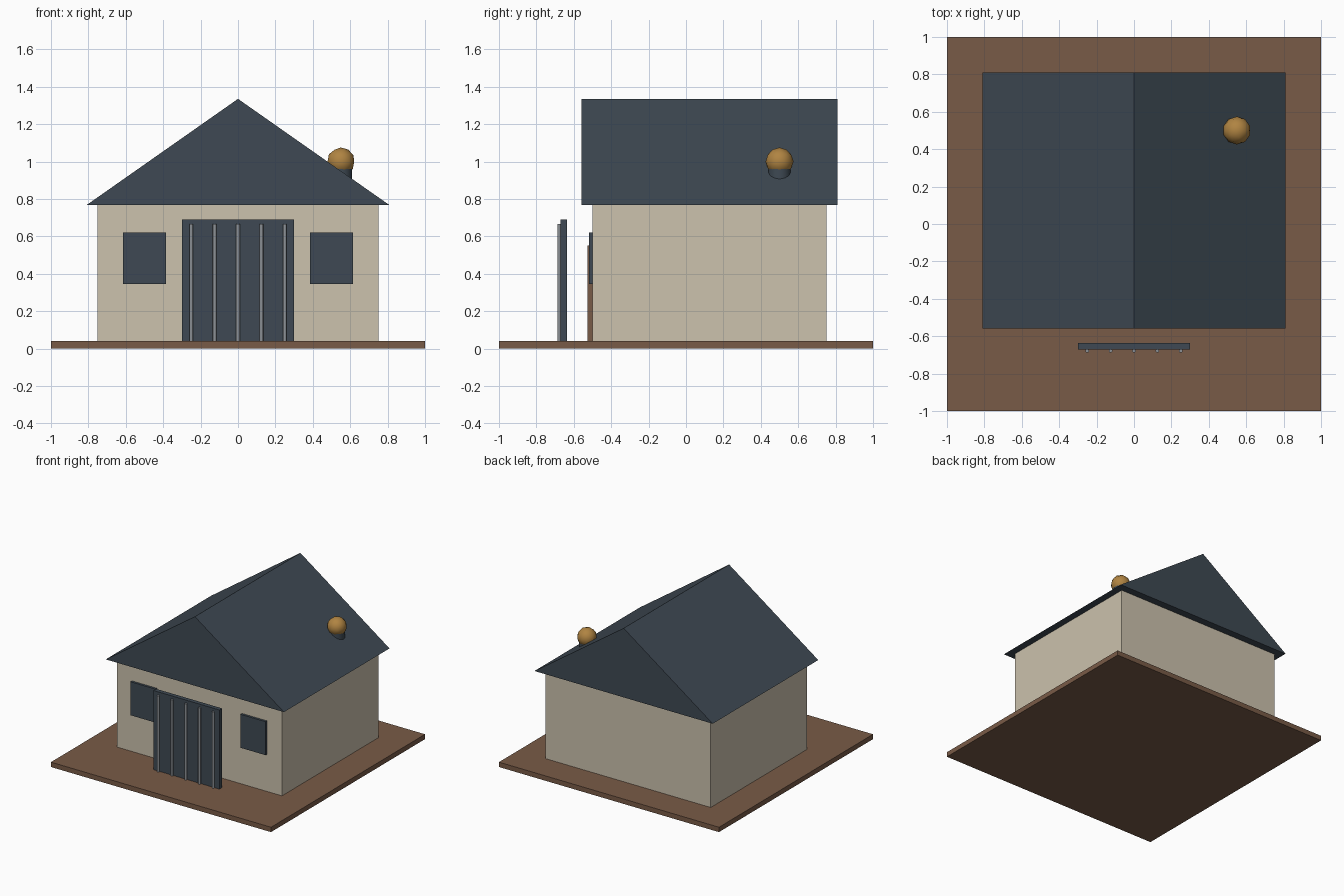
import bpy
import bmesh

default = bpy.data.objects.get("Cube")
if default:
    bpy.data.objects.remove(default, do_unlink=True)


def srgb(*rgb):
    return tuple(((c / 255 + 0.055) / 1.055) ** 2.4 for c in rgb) + (1.0,)


def material(name, *rgb):
    mat = bpy.data.materials.new(name)
    mat.use_nodes = True
    mat.diffuse_color = srgb(*rgb)
    mat.node_tree.nodes["Principled BSDF"].inputs["Base Color"].default_value = srgb(*rgb)
    return mat


slate = material("slate", 62, 73, 83)
plaster = material("plaster", 204, 194, 173)
earth = material("brown wood", 121, 91, 71)
steel = material("steel grey", 140, 145, 150)
amber = material("amber", 176, 132, 66)


def finish(bm, name, mat):
    mesh = bpy.data.meshes.new(name)
    bmesh.ops.recalc_face_normals(bm, faces=bm.faces)
    bm.to_mesh(mesh)
    bm.free()
    mesh.materials.append(mat)
    obj = bpy.data.objects.new(name, mesh)
    bpy.context.collection.objects.link(obj)
    return obj


def box(name, mat, x, y, z):
    """Box given by its (min, max) range on each axis."""
    bm = bmesh.new()
    bmesh.ops.create_cube(bm, size=1)
    for v in bm.verts:
        v.co = [r[0] if c < 0 else r[1] for c, r in zip(v.co, (x, y, z))]
    return finish(bm, name, mat)


def cylinder(name, mat, x, y, z, radius, sides):
    bm = bmesh.new()
    bmesh.ops.create_cone(bm, cap_ends=True, segments=sides, radius1=radius,
                          radius2=radius, depth=z[1] - z[0])
    obj = finish(bm, name, mat)
    obj.location = (x, y, sum(z) / 2)
    for p in obj.data.polygons:
        p.use_smooth = abs(p.normal.z) < 0.5
    obj.data.set_sharp_from_angle(angle=0.8)
    return obj


# Ground and walls
box("ground_slab", earth, (-1, 1), (-1, 1), (0, 0.04))
box("walls", plaster, (-0.75, 0.75), (-0.5, 0.75), (0.04, 0.767))

# Solid gable roof: triangle extruded from front to back
bm = bmesh.new()
gable = bm.faces.new([bm.verts.new(p) for p in
                      ((-0.81, -0.56, 0.767), (0.81, -0.56, 0.767), (0, -0.56, 1.335))])
extruded = bmesh.ops.extrude_face_region(bm, geom=[gable])["geom"]
bmesh.ops.translate(bm, vec=(0, 1.37, 0),
                    verts=[g for g in extruded if isinstance(g, bmesh.types.BMVert)])
# the extrusion keeps the front triangle as a cap only if it is still there
if len(bm.faces) < 5:
    bmesh.ops.holes_fill(bm, edges=bm.edges)
finish(bm, "roof", slate)

# Door and windows on the front wall
box("door", earth, (-0.17, 0.17), (-0.526, -0.5), (0.04, 0.55))
for side, x in (("right", -0.5), ("left", 0.5)):
    box(side + "_window", slate, (x - 0.114, x + 0.114), (-0.519, -0.5), (0.345, 0.62))

# Free-standing gate with vertical bars
box("gate_panel", slate, (-0.3, 0.3), (-0.67, -0.635), (0.04, 0.69))
for i in range(5):
    cylinder("gate_bar_%d" % (i + 1), steel, (i - 2) * 0.125, -0.678, (0.04, 0.667), 0.01, 12)

# Chimney pipe with a round cap
cylinder("chimney_pipe", slate, 0.55, 0.5, (0.82, 0.97), 0.06, 24)
bm = bmesh.new()
bmesh.ops.create_icosphere(bm, subdivisions=2, radius=0.075)
cap = finish(bm, "chimney_cap", amber)
cap.location = (0.55, 0.5, 1.0)
cap.data.shade_smooth()
